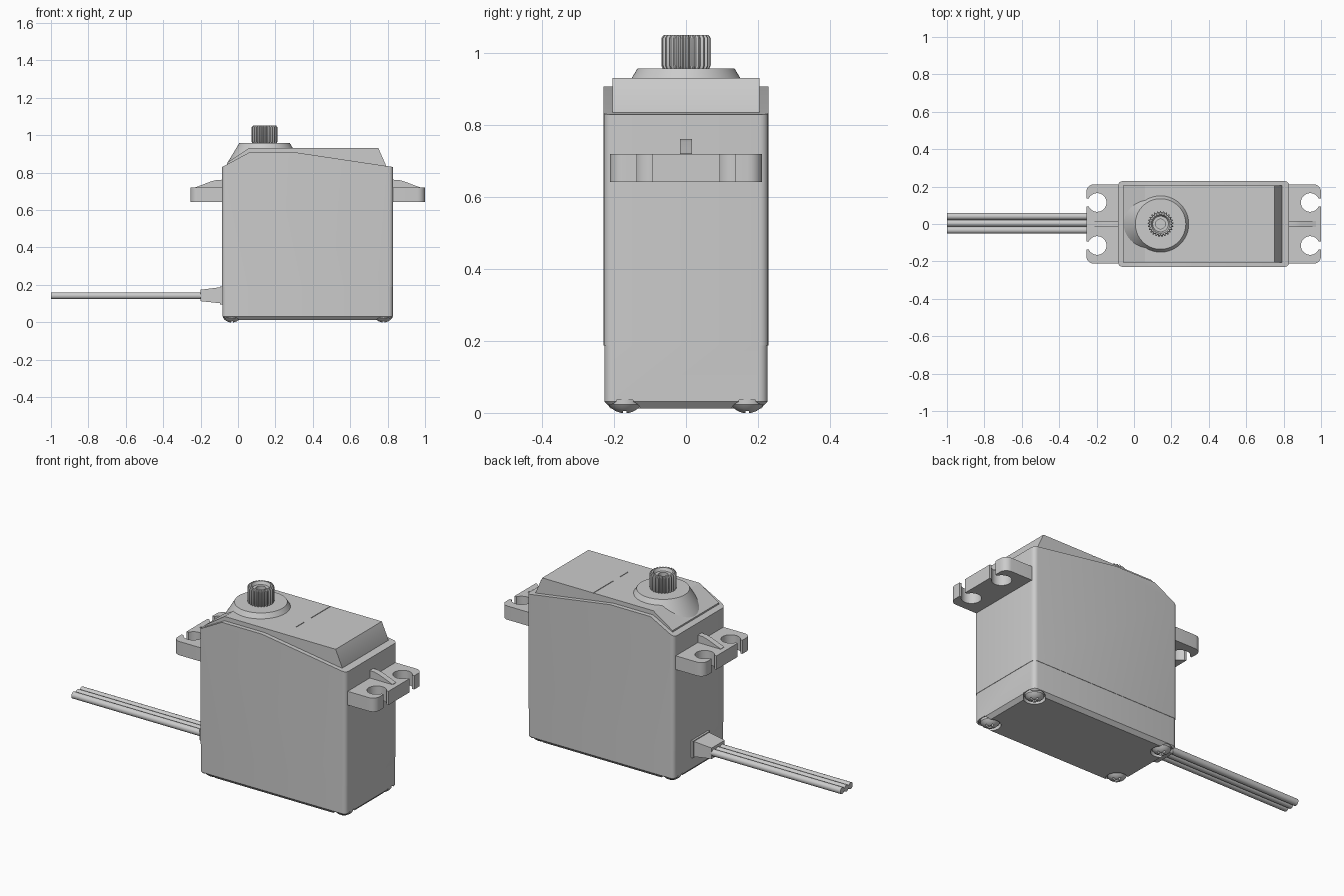
import bpy, bmesh
from math import sin, cos, pi, radians, asin

if "Cube" in bpy.data.objects:
    bpy.data.objects.remove(bpy.data.objects["Cube"], do_unlink=True)

grey = bpy.data.materials.new("light grey")
grey.use_nodes = True
COLOUR = (0.6, 0.6, 0.6, 1)
grey.diffuse_color = COLOUR
grey.node_tree.nodes["Principled BSDF"].inputs["Base Color"].default_value = COLOUR
parts = []


def loft(name, rings):
    """Closed solid through rings of equal point count."""
    bm = bmesh.new()
    rows = [[bm.verts.new(p) for p in ring] for ring in rings]
    n = len(rows[0])
    for a, b in zip(rows, rows[1:]):
        for i in range(n):
            bm.faces.new((a[i], a[(i + 1) % n], b[(i + 1) % n], b[i]))
    bm.faces.new(rows[0])
    bm.faces.new(rows[-1])
    bmesh.ops.recalc_face_normals(bm, faces=bm.faces)
    mesh = bpy.data.meshes.new(name)
    bm.to_mesh(mesh)
    bm.free()
    mesh.materials.append(grey)
    obj = bpy.data.objects.new(name, mesh)
    bpy.context.collection.objects.link(obj)
    parts.append(obj)
    return obj


def box(name, x0, x1, y0, y1, z0, z1):
    plan = [(x0, y0), (x1, y0), (x1, y1), (x0, y1)]
    return loft(name, [[(x, y, z) for x, y in plan] for z in (z0, z1)])


def side_prism(name, profile, half_width):
    return loft(name, [[(x, y, z) for x, z in profile] for y in (-half_width, half_width)])


def arc(cx, cy, r, a0, a1, n):
    angles = [radians(a0 + (a1 - a0) * i / n) for i in range(n + 1)]
    return [(cx + r * cos(a), cy + r * sin(a)) for a in angles]


def lathe(name, profile, cx=0, cy=0, n=48):
    return loft(name, [[(x, y, z) for x, y in arc(cx, cy, r, 0, 360, n)[:-1]] for r, z in profile])


def rounded_rect(x0, x1, y, r, z):
    pts = (arc(x1 - r, y - r, r, 0, 90, 5) + arc(x0 + r, y - r, r, 90, 180, 5)
           + arc(x0 + r, r - y, r, 180, 270, 5) + arc(x1 - r, r - y, r, 270, 360, 5))
    return [(px, py, z) for px, py in pts]


def cut(obj, cutter):
    mod = obj.modifiers.new("cut", 'BOOLEAN')
    mod.operation = 'DIFFERENCE'
    mod.object = cutter
    mod.solver = 'EXACT'
    bpy.context.view_layer.objects.active = obj
    bpy.ops.object.modifier_apply(modifier=mod.name)
    parts.remove(cutter)
    bpy.data.objects.remove(cutter, do_unlink=True)


X0, X1, HALF = -0.085, 0.83, 0.229
SPLIT = 0.188
SHAFT = 0.142

# Main case with sloped top and rounded upright edges
case = side_prism("main_case", [(X0, SPLIT), (X1, SPLIT), (X1, 0.83), (0.31, 0.908),
                                (0.06, 0.908), (X0, 0.83)], HALF)
bm = bmesh.new()
bm.from_mesh(case.data)
upright = [e for e in bm.edges if (e.verts[0].co - e.verts[1].co).xy.length < 1e-5]
bmesh.ops.bevel(bm, geom=upright, offset=0.024, segments=5, profile=0.5, affect='EDGES')
bm.to_mesh(case.data)
bm.free()

# Lower case with chamfered floor and screw pockets
lower = loft("lower_case", [
    rounded_rect(X0 + 0.02, X1 - 0.02, HALF - 0.02, 0.012, 0.012),
    rounded_rect(X0 + 0.002, X1 - 0.002, HALF - 0.002, 0.024, 0.032),
    rounded_rect(X0 + 0.002, X1 - 0.002, HALF - 0.002, 0.024, SPLIT)])
corners = [(x, y) for x in (-0.033, 0.778) for y in (-0.17, 0.17)]
for x, y in corners:
    cut(lower, lathe("pocket_cutter", [(0.055, -0.02), (0.055, 0.036)], x, y))

# Domed screws with cross recess
screw = lathe("screw_1", [(0.012, 0), (0.024, 0.004), (0.038, 0.013),
                          (0.047, 0.024), (0.047, 0.045)], n=32)
cut(screw, box("slot_cutter", -0.026, 0.026, -0.005, 0.005, -0.02, 0.018))
cut(screw, box("slot_cutter", -0.005, 0.005, -0.026, 0.026, -0.02, 0.018))
screw.location = (*corners[0], 0)
for i, (x, y) in enumerate(corners[1:], 2):
    other = bpy.data.objects.new(f"screw_{i}", screw.data)
    other.location = (x, y, 0)
    bpy.context.collection.objects.link(other)

# Raised top cover with a broken seam
cover = side_prism("top_cover", [(-0.06, 0.82), (0.79, 0.82), (0.79, 0.842), (0.75, 0.932),
                                 (0.06, 0.932), (-0.06, 0.852)], 0.205)
for y0, y1 in ((0.03, 0.25), (-0.1, -0.03)):
    cut(cover, box("seam_cutter", 0.43, 0.434, y0, y1, 0.928, 0.95))

# Conical boss under the output shaft
lathe("shaft_boss", [(0.2, 0.85), (0.135, 0.958)], SHAFT, 0, 64)

# Splined output shaft with stepped bore
TEETH = 25


def spline(z, scale):
    ring = []
    for i in range(TEETH * 4):
        a = 2 * pi * (i + 0.5) / (TEETH * 4)
        r = (0.069 if i % 4 < 2 else 0.061) * scale
        ring.append((SHAFT + r * cos(a), r * sin(a), z))
    return ring


def bore(z, r):
    return [(x, y, z) for x, y in arc(SHAFT, 0, r, 1.8, 361.8, TEETH * 4)[:-1]]


loft("output_shaft", [spline(0.955, 0.92), spline(0.966, 1), spline(1.043, 1), spline(1.051, 0.91),
                      bore(1.051, 0.05), bore(1.035, 0.042), bore(1.035, 0.026), bore(0.985, 0.026)])

# Mounting ears with keyhole slots, and their ribs
REACH, HOLE, R, SLOT = 0.17, (0.112, 0.115), 0.05, 0.021
gap = asin(SLOT / R) * 180 / pi
half = ([(-0.02, 0.212)] + arc(REACH - 0.04, 0.172, 0.04, 90, 0, 6)
        + [(REACH, HOLE[1] + SLOT)] + arc(*HOLE, R, gap, 360 - gap, 28)
        + [(REACH, HOLE[1] - SLOT)])
outline = half + [(d, -y) for d, y in reversed(half)]
rib = [(-0.02, 0.7), (0.142, 0.7), (0.142, 0.722), (0.125, 0.728), (0.06, 0.753),
       (0.03, 0.761), (-0.02, 0.763)]
for side, base, s in (("left", X1, 1), ("right", X0, -1)):
    loft(f"{side}_mounting_ear", [[(base + s * d, y, z) for d, y in outline] for z in (0.643, 0.72)])
    side_prism(f"{side}_ear_rib", [(base + s * d, z) for d, z in rib], 0.016)

# Cable strain relief and three wires
relief = []
for x, w, z0, z1 in ((-0.07, 0.075, 0.096, 0.192), (-0.097, 0.075, 0.096, 0.192),
                     (-0.097, 0.068, 0.102, 0.187), (-0.2, 0.058, 0.113, 0.174)):
    relief.append([(x, -w, z0), (x, w, z0), (x, w, z1), (x, -w, z1)])
loft("cable_strain_relief", relief)
for i in range(3):
    section = arc(0.004 + (i - 1) * 0.037, 0.142, 0.0185, 0, 360, 20)[:-1]
    loft(f"wire_{i + 1}", [[(x, y, z) for y, z in section] for x in (-1, -0.15)])

# Smooth round surfaces, keep edges sharp
bpy.ops.object.select_all(action='DESELECT')
for obj in parts:
    obj.select_set(True)
bpy.context.view_layer.objects.active = parts[0]
bpy.ops.object.shade_smooth_by_angle(angle=radians(30))
